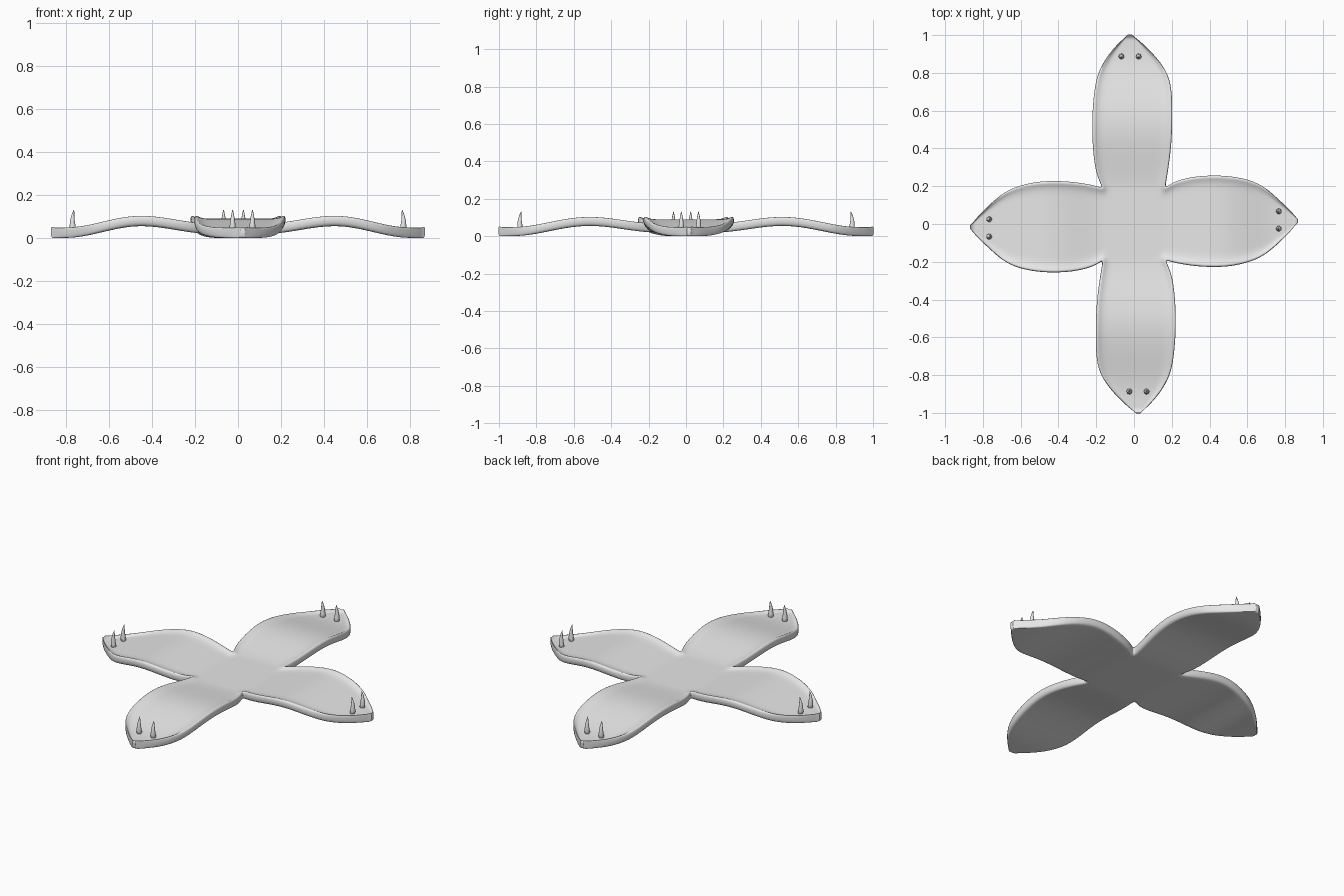
import bpy, bmesh, math
from mathutils import Vector

if "Cube" in bpy.data.objects:
    bpy.data.objects.remove(bpy.data.objects["Cube"])

grey = bpy.data.materials.new("light grey")
grey.diffuse_color = (0.8, 0.8, 0.8, 1)
grey.use_nodes = True
grey.node_tree.nodes["Principled BSDF"].inputs["Base Color"].default_value = grey.diffuse_color

CX, CY = 0.165, 0.19                      # half size of the central patch
COLS = (-1, -0.87, -0.6, -0.3, 0, 0.3, 0.6, 0.87, 1)

# petal outlines: distance from centre, left edge, right edge
LONG = [(0.19, 0.165, 0.165), (0.23, 0.187, 0.172), (0.30, 0.208, 0.184),
        (0.40, 0.219, 0.197), (0.50, 0.223, 0.203), (0.60, 0.221, 0.204),
        (0.70, 0.212, 0.202), (0.78, 0.198, 0.186), (0.84, 0.172, 0.152),
        (0.89, 0.140, 0.112), (0.93, 0.108, 0.073), (0.965, 0.074, 0.036),
        (0.99, 0.046, 0.004), (1.004, 0.032, -0.012)]
SHORT = [(0.165, 0.19, 0.19), (0.20, 0.220, 0.203), (0.27, 0.243, 0.217),
         (0.35, 0.256, 0.227), (0.44, 0.259, 0.230), (0.52, 0.253, 0.224),
         (0.60, 0.238, 0.206), (0.66, 0.214, 0.183), (0.71, 0.182, 0.151),
         (0.76, 0.136, 0.108), (0.80, 0.100, 0.069), (0.835, 0.065, 0.031),
         (0.857, 0.037, 0.002), (0.869, 0.026, -0.006)]


def wave(t):
    """Height of the petal's middle surface, t = 0 centre to 1 tip."""
    keys = [(0.0, 0.047), (0.17, 0.047), (0.52, 0.084), (0.92, 0.027), (1.1, 0.027)]
    for (a, za), (b, zb) in zip(keys, keys[1:]):
        if t <= b:
            u = (t - a) / (b - a)
            return za + (zb - za) * u * u * (3 - 2 * u)
    return keys[-1][1]


def place(angle, r, s, z):
    """Point r outwards and s to the left of a petal's axis."""
    c, n = round(math.cos(angle)), round(math.sin(angle))
    return Vector((c * r - n * s, n * r + c * s, z))


def add_grid(bm, rows):
    grid = [[bm.verts.new(p) for p in row] for row in rows]
    for a, b in zip(grid, grid[1:]):
        for i in range(len(a) - 1):
            bm.faces.new((a[i], a[i + 1], b[i + 1], b[i]))


def finish(bm, name):
    bmesh.ops.recalc_face_normals(bm, faces=bm.faces[:])
    for f in bm.faces:
        f.smooth = True
    mesh = bpy.data.meshes.new(name)
    bm.to_mesh(mesh)
    bm.free()
    mesh.materials.append(grey)
    obj = bpy.data.objects.new(name, mesh)
    bpy.context.collection.objects.link(obj)
    return obj


PETALS = [(i * math.pi / 2, (SHORT, 0.865) if i % 2 == 0 else (LONG, 1.0))
          for i in range(4)]

# four-petal body: middle sheet first
bm = bmesh.new()
add_grid(bm, [[(CX * f, CY * g, wave(0.19)) for f in COLS] for g in COLS])
for angle, (outline, length) in PETALS:
    add_grid(bm, [[place(angle, r, (lf - rt) / 2 + f * (lf + rt) / 2, wave(r / length))
                   for f in COLS] for r, lf, rt in outline])
bmesh.ops.remove_doubles(bm, verts=bm.verts[:], dist=0.0002)

# thicken it, with a raised rim along the outline
bm.normal_update()
faces = bm.faces[:]
border = [e for e in bm.edges if e.is_boundary]
rim = {v for e in border for v in e.verts}
low = {}
for v in bm.verts[:]:
    low[v] = bm.verts.new(v.co - Vector((0, 0, 0.026)))
    v.co.z += 0.034 if v in rim else 0.009
for f in faces:
    bm.faces.new([low[v] for v in reversed(f.verts)])
for e in border:
    a, b = e.verts
    bm.faces.new((a, b, low[b], low[a]))
body = finish(bm, "petal_body")
sub = body.modifiers.new("rounding", 'SUBSURF')
sub.levels = sub.render_levels = 2


# pair of small curved fangs near each petal tip
def add_fang(angle, r, s, name):
    # outward offset, height, radius
    sections = [(0.0, 0.025, 0.015), (0.003, 0.055, 0.014), (0.004, 0.08, 0.011),
                (0.002, 0.105, 0.007), (-0.003, 0.131, 0.0015)]
    bm = bmesh.new()
    n = 12
    rings = []
    for off, z, rad in sections:
        rings.append([bm.verts.new(place(angle, r + off + rad * math.cos(k * math.tau / n),
                                         s + rad * math.sin(k * math.tau / n), z))
                      for k in range(n)])
    for a, b in zip(rings, rings[1:]):
        for k in range(n):
            bm.faces.new((a[k], a[(k + 1) % n], b[(k + 1) % n], b[k]))
    bm.faces.new(rings[0])
    bm.faces.new(rings[-1])
    finish(bm, name)


for i, (angle, (outline, length)) in enumerate(PETALS):
    r = 0.885 if outline is LONG else 0.765
    for side, s in (("left", 0.067), ("right", -0.025)):
        add_fang(angle, r, s, f"fang_{side}_{i + 1}")
